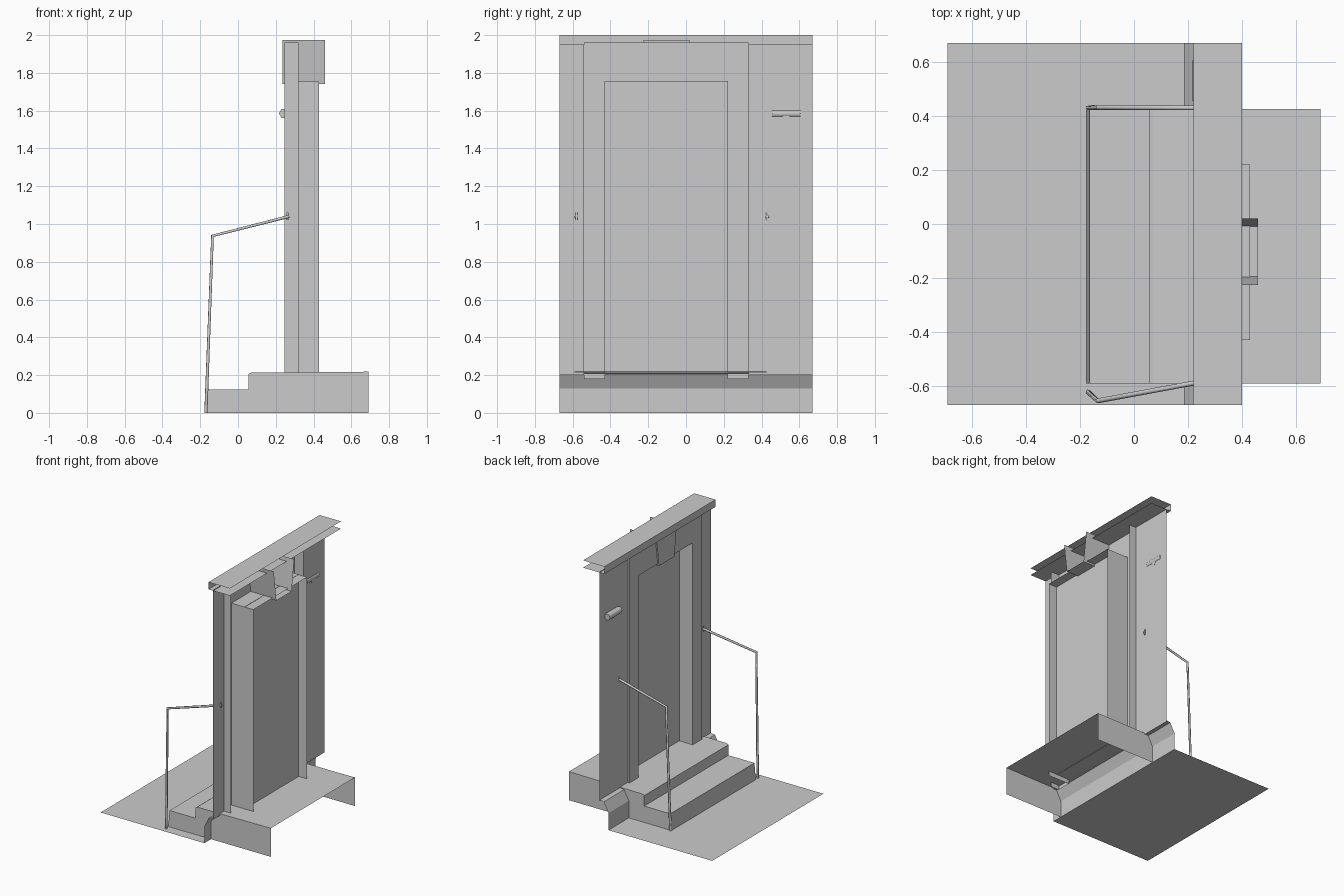
import bpy, bmesh
from mathutils import Vector

if "Cube" in bpy.data.objects:
    bpy.data.objects.remove(bpy.data.objects["Cube"])


def mesh(name, verts, faces):
    me = bpy.data.meshes.new(name)
    me.from_pydata(verts, [], faces)
    ob = bpy.data.objects.new(name, me)
    bpy.context.collection.objects.link(ob)
    return ob


def sweep_y(name, profile, y0, y1):
    """Open sheet: an (x, z) profile swept along y."""
    n = len(profile)
    verts = [(x, y, z) for y in (y0, y1) for x, z in profile]
    return mesh(name, verts, [(i, i + 1, n + i + 1, n + i) for i in range(n - 1)])


def bands(name, loops, closed=False):
    """Sheet joining successive point loops of equal length."""
    n = len(loops[0])
    verts = [p for loop in loops for p in loop]
    faces = []
    for k in range(len(loops) - 1):
        for i in range(n if closed else n - 1):
            j = (i + 1) % n
            faces.append((k * n + i, k * n + j, k * n + n + j, k * n + n + i))
    return mesh(name, verts, faces)


def arch(x, y0, y1, z0, z1):
    """Doorway-shaped outline: up, across and down."""
    return [(x, y0, z0), (x, y0, z1), (x, y1, z1), (x, y1, z0)]


def tube(name, points, radius):
    cu = bpy.data.curves.new(name, 'CURVE')
    cu.dimensions = '3D'
    cu.bevel_depth = radius
    cu.bevel_resolution = 1
    cu.use_fill_caps = True
    sp = cu.splines.new('POLY')
    sp.points.add(len(points) - 1)
    for p, co in zip(sp.points, points):
        p.co = (*co, 1)
    ob = bpy.data.objects.new(name, cu)
    bpy.context.collection.objects.link(ob)
    return ob


W = 0.67          # half width of the wall
WALL_X = 0.26

# Pavement sheet with the wall's sloped plinth
sweep_y("pavement", [(-0.69, 0), (0.185, 0)], -W, W)
sweep_y("plinth", [(0.185, 0), (0.185, 0.13), (0.225, 0.205), (WALL_X, 0.21)], -W, W)

# Wall sheet around the doorway
bands("wall", [arch(WALL_X, -W, W, 0.2, 1.95),
               arch(WALL_X, -0.54, 0.33, 0.2, 1.949)])

# Cornice: open-backed channel
sweep_y("cornice", [(0.40, 2.0), (0.22, 2.0), (0.22, 1.945), (0.40, 1.945)], -W, W)

# Door surround: outer return, front face and deep reveal
bands("door_surround", [arch(0.32, -0.54, 0.33, 0.18, 1.96),
                        arch(0.245, -0.54, 0.33, 0.18, 1.96),
                        arch(0.245, -0.43, 0.22, 0.18, 1.755),
                        arch(0.43, -0.43, 0.22, 0.18, 1.755)])

# Door sheet
mesh("door", arch(0.358, -0.432, 0.222, 0.21, 1.757), [(0, 1, 2, 3)])

# Keystone: tapered trough, open at top and back
key = [(-0.225, 1.975), (-0.195, 1.742), (-0.01, 1.742), (0.02, 1.975)]
k = bands("keystone", [[(x, y, z) for y, z in key] for x in (0.235, 0.46)])
bm = bmesh.new()
bm.from_mesh(k.data)
bm.verts.ensure_lookup_table()
bm.faces.new(bm.verts[:4])
bm.to_mesh(k.data)
bm.free()

# Two steps, open at the bottom and back
steps = [(-0.175, 0), (-0.165, 0.125), (0.055, 0.125), (0.055, 0.205),
         (0.07, 0.213), (0.69, 0.218)]
st = sweep_y("steps", steps, -0.59, 0.425)
bm = bmesh.new()
bm.from_mesh(st.data)
n = len(steps)
for y, base in ((-0.59, 0), (0.425, n)):
    corner = bm.verts.new((0.69, y, 0))
    bm.verts.ensure_lookup_table()
    bm.faces.new([bm.verts[base + i] for i in range(n)] + [corner])
bm.to_mesh(st.data)
bm.free()

# Handrails running from the wall down to the pavement
tube("handrail_right", [(0.27, -0.58, 1.04), (-0.135, -0.655, 0.937), (-0.17, -0.622, 0)], 0.009)
tube("handrail_left", [(0.27, 0.43, 1.04), (-0.135, 0.432, 0.937), (-0.17, 0.43, 0)], 0.009)
for side, y in (("right", -0.58), ("left", 0.43)):
    tube("rail_bracket_" + side, [(0.262, y, 1.02), (0.262, y, 1.06)], 0.006)

# Wall lamp: eight-sided bar on a short mount
tube("wall_lamp", [(0.243, 0.455, 1.585), (0.243, 0.605, 1.585)], 0.026)
tube("lamp_mount", [(0.245, 0.53, 1.565), (0.262, 0.53, 1.565)], 0.02)
